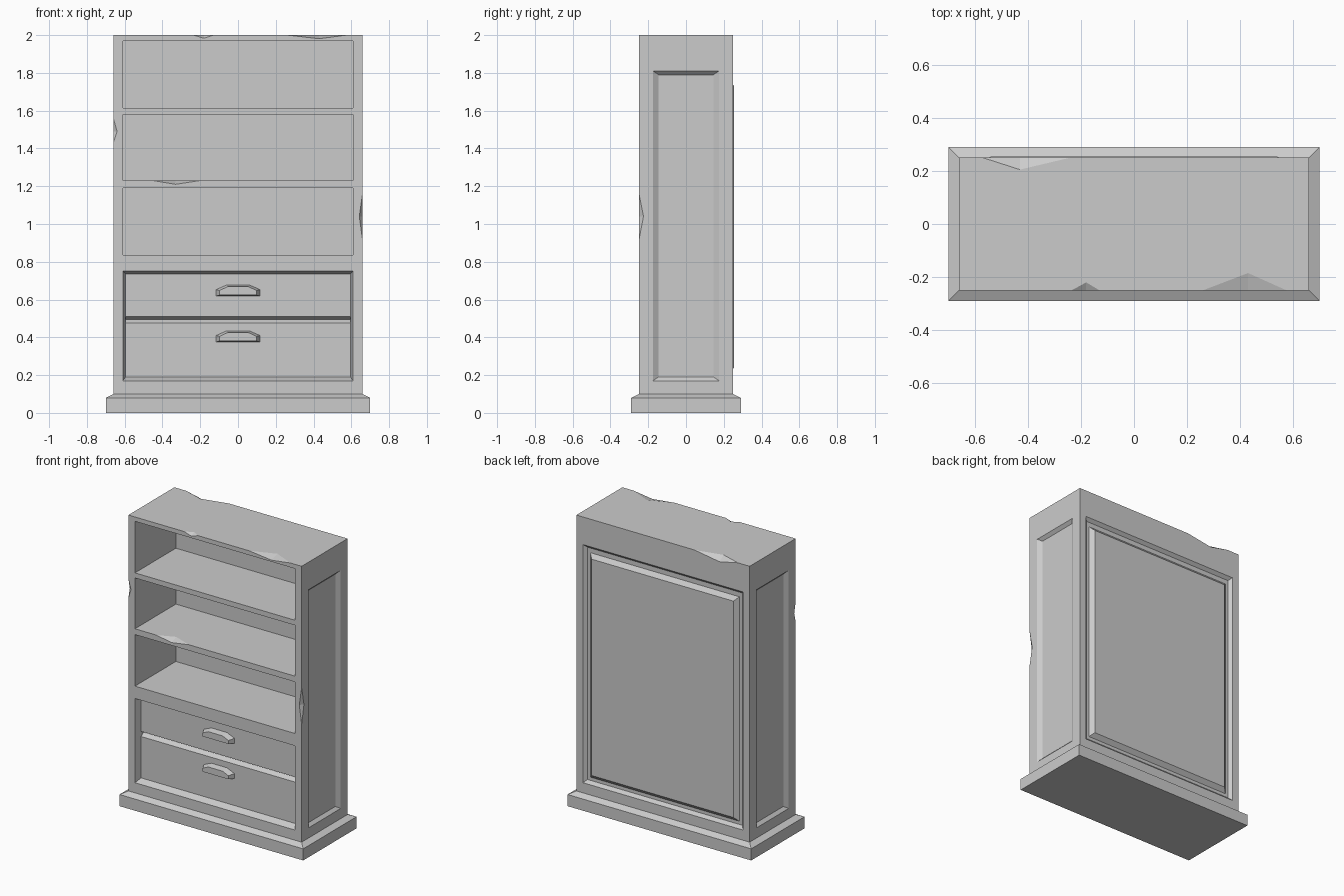
import bpy, bmesh
from mathutils import Vector

if "Cube" in bpy.data.objects:
    bpy.data.objects.remove(bpy.data.objects["Cube"])


def finish(name, bm):
    bmesh.ops.recalc_face_normals(bm, faces=bm.faces)
    me = bpy.data.meshes.new(name)
    bm.to_mesh(me)
    bm.free()
    ob = bpy.data.objects.new(name, me)
    bpy.context.collection.objects.link(ob)
    return ob


def rect(axis, d, u0, u1, v0, v1):
    """Rectangle loop at depth d along the axis."""
    k = "xyz".index(axis)
    loop = []
    for u, v in ((u0, v0), (u1, v0), (u1, v1), (u0, v1)):
        p = [u, v]
        p.insert(k, d)
        loop.append(p)
    return loop


def loft(name, rings):
    """Closed solid through matching loops."""
    bm = bmesh.new()
    rows = [[bm.verts.new(p) for p in r] for r in rings]
    n = len(rows[0])
    for a, b in zip(rows, rows[1:]):
        for i in range(n):
            j = (i + 1) % n
            bm.faces.new((a[i], a[j], b[j], b[i]))
    bm.faces.new(rows[0])
    bm.faces.new(rows[-1])
    return finish(name, bm)


def cut(target, cutter):
    cutter.hide_render = True
    m = target.modifiers.new("cut", 'BOOLEAN')
    m.operation = 'DIFFERENCE'
    m.solver = 'EXACT'
    m.object = cutter
    bpy.context.view_layer.objects.active = target
    bpy.ops.object.modifier_apply(modifier=m.name)
    bpy.data.objects.remove(cutter, do_unlink=True)


def chip(target, a, b, c, d, out):
    """Knock a wedge out of edge a-b, with tips c and d on the two faces."""
    bm = bmesh.new()
    mid = (Vector(c) + Vector(d)) / 2 + Vector(out)
    for p in (a, b, c, d, mid):
        bm.verts.new(p)
    bmesh.ops.convex_hull(bm, input=bm.verts)
    cut(target, finish("chip_cutter", bm))


# carcass with stepped plinth
W, D = 0.66, 0.25
carcass = loft("bookcase_carcass", [
    rect('z', z, -w, w, -d, d) for z, w, d in
    ((0, 0.70, 0.29), (0.08, 0.70, 0.29), (0.10, W, D), (2.0, W, D))])

# open shelf bays
for z0, z1 in ((0.835, 1.19), (1.23, 1.58), (1.615, 1.97)):
    cut(carcass, loft("bay_cutter", [rect('y', y, -0.61, 0.61, z0, z1) for y in (-0.35, 0.195)]))

# drawer recess with sloped rim, and groove between the two drawers
FACE = -0.205
cut(carcass, loft("drawer_cutter", [
    rect('y', -0.35, -0.61, 0.61, 0.17, 0.75),
    rect('y', -D, -0.61, 0.61, 0.17, 0.75),
    rect('y', FACE, -0.595, 0.595, 0.19, 0.735)]))
groove = ((-0.22, 0.475), (FACE, 0.475), (-0.175, 0.495), (FACE, 0.51), (-0.22, 0.51))
cut(carcass, loft("groove_cutter", [[(x, y, z) for y, z in groove] for x in (-0.595, 0.595)]))

# inset side panels
for s in (-1, 1):
    cut(carcass, loft("side_panel_cutter", [
        rect('x', s * 0.75, -0.175, 0.175, 0.17, 1.81),
        rect('x', s * W, -0.175, 0.175, 0.17, 1.81),
        rect('x', s * 0.64, -0.145, 0.145, 0.19, 1.79)]))

# back recess
cut(carcass, loft("back_cutter", [
    rect('y', 0.35, -0.61, 0.61, 0.17, 1.81),
    rect('y', D, -0.61, 0.61, 0.17, 1.81),
    rect('y', 0.23, -0.59, 0.59, 0.19, 1.79)]))

# worn chips: top edges, front corners, shelf lip
chip(carcass, (-0.235, -D, 2), (-0.13, -D, 2), (-0.18, -0.22, 2), (-0.18, -D, 1.983), (0, -.1, .1))
chip(carcass, (0.26, -D, 2), (0.575, -D, 2), (0.43, -0.185, 2), (0.43, -D, 1.981), (0, -.1, .1))
chip(carcass, (-0.57, D, 2), (-0.24, D, 2), (-0.43, 0.205, 2), (-0.43, D, 1.97), (0, .1, .1))
chip(carcass, (-W, -D, 1.43), (-W, -D, 1.56), (-0.64, -D, 1.49), (-W, -0.235, 1.49), (-.1, -.1, 0))
chip(carcass, (W, -D, 0.91), (W, -D, 1.165), (0.642, -D, 1.04), (W, -0.225, 1.04), (.1, -.1, 0))
chip(carcass, (-0.45, -D, 1.23), (-0.2, -D, 1.23), (-0.33, -0.2, 1.23), (-0.33, -D, 1.21), (0, -.1, .1))

# raised back panel with bevelled edge
loft("back_panel", [
    rect('y', 0.228, -0.57, 0.57, 0.21, 1.76),
    rect('y', 0.255, -0.54, 0.54, 0.24, 1.73)])

# drawer handles: arched cup pulls
outer = ((-0.117, 0), (0.117, 0), (0.117, 0.035), (0.06, 0.06), (-0.06, 0.06), (-0.117, 0.035))
inner = ((-0.098, 0.006), (0.098, 0.006), (0.098, 0.03), (0.055, 0.05), (-0.055, 0.05), (-0.098, 0.03))
for name, z in (("upper_drawer_handle", 0.618), ("lower_drawer_handle", 0.375)):
    loft(name, [[(x, FACE + 0.002, z + h) for x, h in outer],
                [(x, -0.245, z + h) for x, h in inner]])
